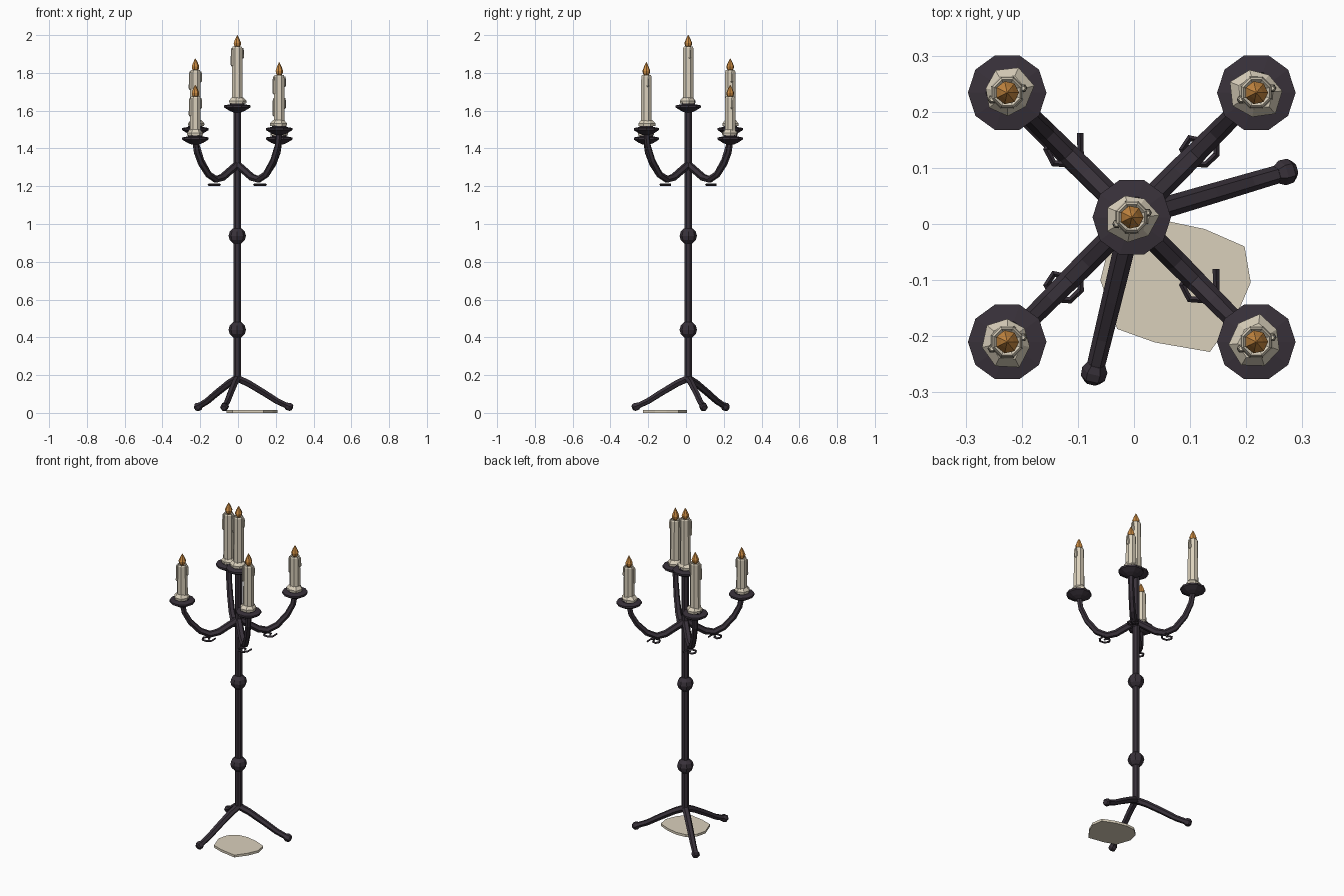
import bpy, bmesh, math, random
from mathutils import Vector

random.seed(4)
cube = bpy.data.objects.get("Cube")
if cube:
    bpy.data.objects.remove(cube)

CENTRE = Vector((-0.004, 0.012, 0))


def material(name, colour):
    m = bpy.data.materials.new(name)
    m.use_nodes = True
    m.diffuse_color = (*colour, 1)
    m.node_tree.nodes["Principled BSDF"].inputs["Base Color"].default_value = (*colour, 1)
    return m


IRON = material("dark iron", (0.04, 0.031, 0.042))
WAX = material("cream wax", (0.7, 0.63, 0.5))
FLAME = material("amber flame", (0.6, 0.26, 0.055))


def add(name, mesh, mat):
    mesh.materials.clear()
    mesh.materials.append(mat)
    ob = bpy.data.objects.new(name, mesh)
    bpy.context.collection.objects.link(ob)
    return ob


def lathe(name, profile, sides, at, mat, wobble=0.0, turn=0.0):
    """Stack of flat-sided rings from (radius, height) pairs, closed at both ends."""
    bm = bmesh.new()
    scale = [1 + random.uniform(-wobble, wobble) for _ in range(sides)]
    rings = []
    for r, z in profile:
        ring = []
        for i in range(sides):
            a = turn + math.tau * i / sides
            ring.append(bm.verts.new((at[0] + r * scale[i] * math.cos(a),
                                      at[1] + r * scale[i] * math.sin(a), at[2] + z)))
        rings.append(ring)
    for low, high in zip(rings, rings[1:]):
        for i in range(sides):
            j = (i + 1) % sides
            bm.faces.new((low[i], low[j], high[j], high[i]))
    bm.faces.new(rings[0][::-1])
    bm.faces.new(rings[-1])
    mesh = bpy.data.meshes.new(name)
    bm.to_mesh(mesh)
    bm.free()
    return add(name, mesh, mat)


def tube(name, points, radii, mat, resolution=1):
    """Flat-sided bar swept along a path."""
    curve = bpy.data.curves.new(name, 'CURVE')
    curve.dimensions = '3D'
    curve.bevel_depth = 1.0
    curve.bevel_resolution = resolution
    curve.use_fill_caps = True
    spline = curve.splines.new('POLY')
    spline.points.add(len(points) - 1)
    spline.use_smooth = False
    for p, co, r in zip(spline.points, points, radii):
        p.co = (*co, 1)
        p.radius = r
    temp = bpy.data.objects.new(name + " path", curve)
    bpy.context.collection.objects.link(temp)
    bpy.context.view_layer.update()
    graph = bpy.context.evaluated_depsgraph_get()
    mesh = bpy.data.meshes.new_from_object(temp.evaluated_get(graph))
    bpy.data.objects.remove(temp)
    return add(name, mesh, mat)


def radial(angle, profile):
    """Turn (distance, height) pairs into a path leaving the pole at an angle."""
    return [CENTRE + Vector((r * math.cos(angle), r * math.sin(angle), z)) for r, z in profile]


def candle_set(name, x, y, disc, top, tip):
    """Drip tray, melted collar, candle, drips and flame."""
    at = (x, y, 0)
    lathe(name + "_tray", [(0.018, disc - 0.032), (0.042, disc - 0.022), (0.07, disc - 0.005),
                           (0.07, disc + 0.006), (0.038, disc + 0.012), (0.036, disc + 0.03)],
          10, at, IRON)
    lathe(name + "_melted_wax", [(0.043, disc + 0.016), (0.045, disc + 0.03), (0.03, disc + 0.048)],
          7, at, WAX, wobble=0.14, turn=random.uniform(0, 1))
    lathe(name + "_candle", [(0.031, disc + 0.03), (0.029, top - 0.008), (0.025, top),
                             (0.02, top - 0.006)], 8, at, WAX, turn=math.pi / 8)
    # wax runs down two sides
    for side, dx, dy, length in (("a", -0.027, -0.012, 0.09), ("b", 0.028, 0.008, 0.05)):
        lathe(name + "_drip_" + side, [(0.003, top - 0.015 - length), (0.008, top - 0.008 - length),
                                       (0.007, top - 0.02), (0.004, top - 0.008)],
              6, (x + dx, y + dy, 0), WAX)
    h = tip - top + 0.008
    lathe(name + "_flame", [(0.008, 0), (0.018, h * 0.18), (0.021, h * 0.38),
                            (0.012, h * 0.7), (0.001, h)], 7, (x, y, top - 0.008), FLAME)


# Pole and its two knobs
lathe("pole", [(0.021, 0.165), (0.021, 1.6)], 8, CENTRE, IRON, turn=math.pi / 8)
for label, z in (("lower", 0.44), ("upper", 0.937)):
    lathe(label + "_knob", [(0.022, -0.04), (0.04, -0.022), (0.046, 0), (0.04, 0.022),
                            (0.022, 0.04)], 8, CENTRE + Vector((0, 0, z)), IRON)

# Three legs with swollen feet
for i in range(3):
    a = math.radians(16.4 + 120 * i)
    tube(f"leg_{i + 1}", radial(a, [(0, 0.183), (0.06, 0.157), (0.15, 0.105), (0.22, 0.062),
                                    (0.285, 0.033)]),
         [0.02, 0.019, 0.018, 0.017, 0.016], IRON)
    tube(f"foot_{i + 1}", radial(a, [(0.268, 0.042), (0.28, 0.035), (0.295, 0.029), (0.303, 0.026)]),
         [0.016, 0.023, 0.022, 0.014], IRON)

# Four arms, each with a candle and a flat scroll beneath
SPREAD, SCROLL = 0.222, 0.121
ARMS = [("front_left", 1, -1, 1.502, 1.79, 1.857), ("back_left", 1, 1, 1.452, 1.675, 1.737),
        ("back_right", -1, 1, 1.502, 1.815, 1.877), ("front_right", -1, -1, 1.452, 1.675, 1.737)]
for name, sx, sy, disc, top, tip in ARMS:
    rise = disc - 1.452
    path = [(0, 1.315), (0.06, 1.278), (0.11, 1.247), (0.16, 1.236), (0.215, 1.262),
            (0.27, 1.32 + rise * 0.3), (0.303, 1.38 + rise * 0.7), (0.314, 1.435 + rise)]
    tube(name + "_arm", radial(math.atan2(sy, sx), path),
         [0.02, 0.02, 0.02, 0.019, 0.018, 0.017, 0.016, 0.016], IRON)
    candle_set(name, CENTRE.x + sx * SPREAD, CENTRE.y + sy * SPREAD, disc, top, tip)
    curl = [(0.029, 0.029), (0.03, -0.009), (0.011, -0.027), (-0.018, -0.025), (-0.031, 0),
            (-0.018, 0.02), (0, 0.016), (0.005, 0)]
    tube(name + "_scroll", [(CENTRE.x + sx * SCROLL + x, CENTRE.y + sy * SCROLL + y, 1.208)
                            for x, y in curl], [0.006] * len(curl), IRON, 0)

# Tall middle candle
candle_set("middle", CENTRE.x, CENTRE.y, 1.622, 1.94, 2.0)

# Spilled wax on the floor
outline = [(0.126, -0.009), (0.06, 0.005), (0, 0), (-0.045, -0.04), (-0.06, -0.1), (-0.03, -0.187),
           (0.037, -0.211), (0.135, -0.228), (0.182, -0.165), (0.208, -0.104), (0.197, -0.04)]
bm = bmesh.new()
face = bm.faces.new([bm.verts.new((x, y, 0)) for x, y in outline])
lid = bmesh.ops.extrude_face_region(bm, geom=[face])["geom"]
bmesh.ops.translate(bm, vec=(0, 0, 0.014), verts=[v for v in lid if isinstance(v, bmesh.types.BMVert)])
bmesh.ops.recalc_face_normals(bm, faces=bm.faces)
puddle = bpy.data.meshes.new("wax_puddle")
bm.to_mesh(puddle)
bm.free()
add("wax_puddle", puddle, WAX)
